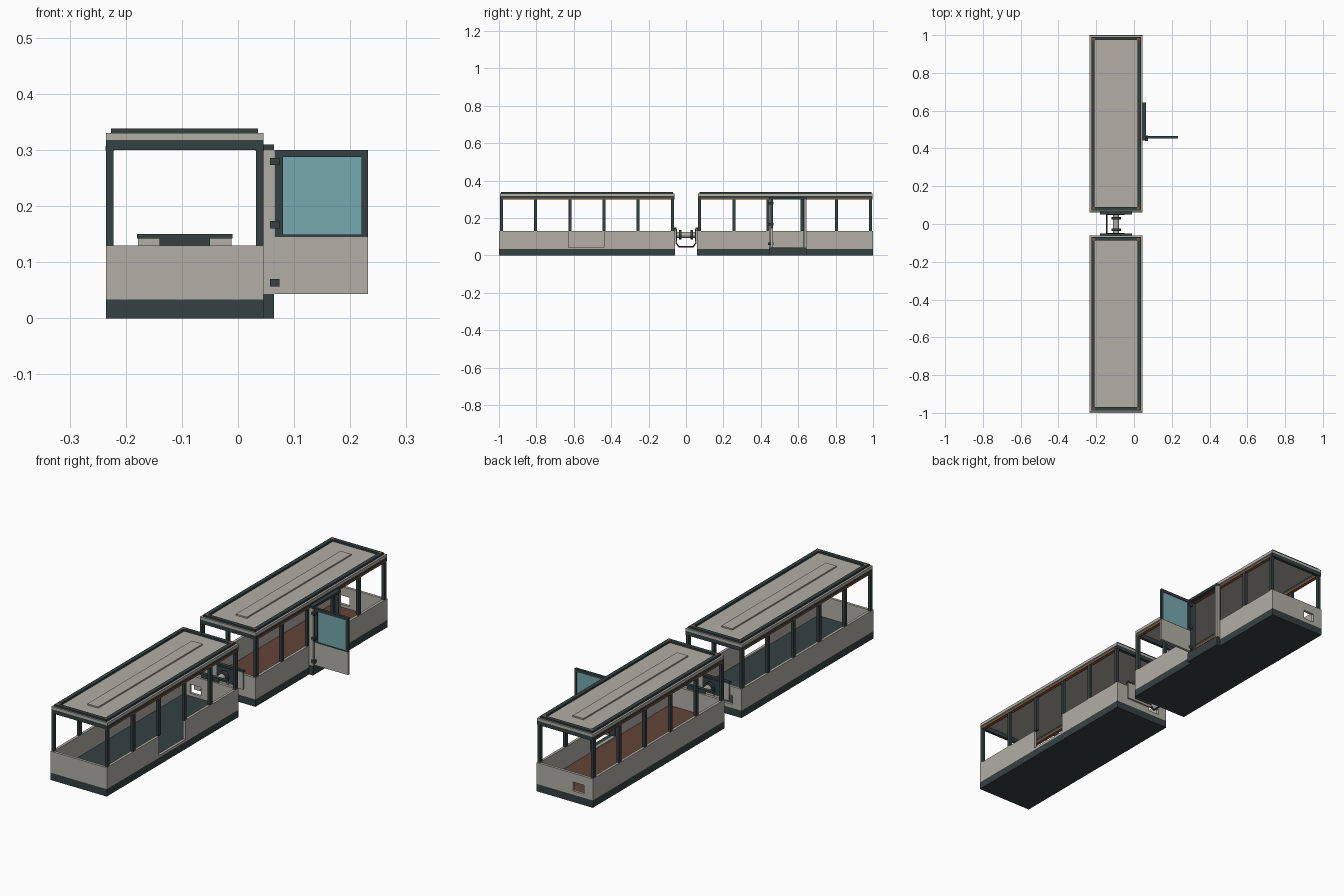
import bpy, math
from mathutils import Vector

if "Cube" in bpy.data.objects:
    bpy.data.objects.remove(bpy.data.objects["Cube"])


def mat(name, r, g, b):
    m = bpy.data.materials.new(name)
    m.diffuse_color = (r, g, b, 1)
    m.use_nodes = True
    m.node_tree.nodes["Principled BSDF"].inputs["Base Color"].default_value = m.diffuse_color
    return m


BEIGE = mat("warm beige", 0.44, 0.425, 0.375)
DARK = mat("dark slate", 0.036, 0.053, 0.055)
BROWN = mat("floor brown", 0.125, 0.058, 0.04)
COPPER = mat("copper", 0.25, 0.10, 0.04)
GLASS = mat("teal glass", 0.18, 0.40, 0.43)


def boxes(name, material, *ranges):
    """One object made of axis-aligned boxes (x0, x1, y0, y1, z0, z1)."""
    verts, faces = [], []
    for x0, x1, y0, y1, z0, z1 in ranges:
        n = len(verts)
        verts += [(x, y, z) for z in (z0, z1) for x, y in ((x0, y0), (x1, y0), (x1, y1), (x0, y1))]
        faces += [(n + 3, n + 2, n + 1, n), (n + 4, n + 5, n + 6, n + 7)]
        faces += [(n + i, n + (i + 1) % 4, n + 4 + (i + 1) % 4, n + 4 + i) for i in range(4)]
    me = bpy.data.meshes.new(name)
    me.from_pydata(verts, [], faces)
    me.materials.append(material)
    ob = bpy.data.objects.new(name, me)
    bpy.context.collection.objects.link(ob)
    return ob


def ring(x0, x1, y0, y1, z0, z1, t):
    """Four boxes forming a rectangular frame seen from above."""
    return [(x0, x0 + t, y0, y1, z0, z1), (x1 - t, x1, y0, y1, z0, z1),
            (x0 + t, x1 - t, y0, y0 + t, z0, z1), (x0 + t, x1 - t, y1 - t, y1, z0, z1)]


def cylinder_y(name, material, r, x, y, z, depth):
    bpy.ops.mesh.primitive_cylinder_add(vertices=24, radius=r, depth=depth, location=(x, y, z),
                                        rotation=(math.pi / 2, 0, 0))
    ob = bpy.context.object
    ob.name = name
    ob.data.materials.append(material)
    bpy.ops.object.shade_smooth_by_angle()


X0, X1 = -0.235, 0.045      # body sides
LENGTH, WALL = 0.94, 0.012
SILL, WAIST, EAVE = 0.043, 0.13, 0.30


def car(tag, y, floor_mat, d0, d1):
    """One carriage starting at y, with a doorway from d0 to d1 on the right."""
    e = y + LENGTH
    boxes(tag + "_skirt", DARK, (X0, X1, y, e, 0, 0.033))
    boxes(tag + "_floor", floor_mat, (X0 + WALL, X1 - WALL, y + WALL, e - WALL, 0.033, 0.037))
    # low walls, with the doorway and a small slot in the back end
    s0, s1, sz0, sz1 = -0.19, -0.135, 0.05, 0.09
    a, b = X0 + WALL, X1 - WALL
    boxes(tag + "_walls", BEIGE,
          (X0, a, y, e, 0.033, WAIST),
          (b, X1, y, d0, 0.033, WAIST), (b, X1, d1, e, 0.033, WAIST),
          (b, X1, d0, d1, 0.033, SILL),
          (a, b, y, y + WALL, 0.033, WAIST),
          (a, s0, e - WALL, e, 0.033, WAIST), (s1, b, e - WALL, e, 0.033, WAIST),
          (s0, s1, e - WALL, e, 0.033, sz0), (s0, s1, e - WALL, e, sz1, WAIST))
    # window posts on both sides
    posts = []
    for i in range(6):
        p = y + 0.013 + i * (LENGTH - 0.026) / 5
        for x in (X0, X1 - 0.013):
            posts.append((x, x + 0.013, p - 0.008, p + 0.008, WAIST, EAVE))
    boxes(tag + "_posts", DARK, *posts)
    # roof: dark eave frame, beige slab, raised rim, centre strip
    r0, r1 = y + 0.005, e - 0.002
    boxes(tag + "_eave", DARK, *ring(X0, X1, r0, r1, EAVE, 0.318, 0.014))
    boxes(tag + "_eave_trim", COPPER,
          (X0 - 0.001, X0 + 0.015, r0 + 0.015, r1 - 0.015, 0.299, 0.307),
          (X1 - 0.015, X1 + 0.001, r0 + 0.015, r1 - 0.015, 0.299, 0.307))
    boxes(tag + "_roof", BEIGE, (X0, X1, r0, r1, 0.318, 0.33))
    boxes(tag + "_roof_rim", DARK, *ring(X0 + 0.009, X1 - 0.009, r0 + 0.007, r1 - 0.007, 0.33, 0.338, 0.018))
    boxes(tag + "_roof_strip", BEIGE, (-0.122, -0.068, y + 0.1, y + 0.845, 0.33, 0.336))
    boxes(tag + "_roof_corners", COPPER,
          *[(x - 0.007, x + 0.007, c - 0.007, c + 0.007, 0.33, 0.3385)
            for x in (X0 + 0.022, X1 - 0.022) for c in (r0 + 0.02, r1 - 0.02)])


car("front_car", -1.0, DARK, -0.628, -0.438)
car("rear_car", 0.06, BROWN, 0.455, 0.635)

# door frame standing out from the rear car
D0, D1 = 0.443, 0.643
boxes("door_jambs", BEIGE, (X1, 0.063, D0, D0 + 0.01, SILL, EAVE), (X1, 0.063, D1 - 0.01, D1, SILL, EAVE))
boxes("door_frame", DARK, (X1, 0.064, D0, D1, 0, SILL), (X1, 0.064, D0, D1, EAVE, 0.31),
      (X1 - 0.013, 0.062, D0 + 0.01, D0 + 0.016, SILL, EAVE),
      (X1 - 0.013, 0.062, D1 - 0.016, D1 - 0.01, SILL, EAVE))

# open door, swung straight out
P0, P1 = 0.453, 0.465
boxes("door_panel", BEIGE, (0.065, 0.232, P0, P1, SILL, 0.145))
boxes("door_window_frame", DARK, (0.065, 0.08, P0, P1, 0.145, EAVE), (0.22, 0.232, P0, P1, 0.145, EAVE),
      (0.08, 0.22, P0, P1, 0.287, EAVE), (0.08, 0.22, P0, P1, 0.145, 0.149))
boxes("door_glass", GLASS, (0.08, 0.22, P0 + 0.003, P1 - 0.003, 0.149, 0.287))
boxes("door_hinges", DARK, *[(0.057, 0.074, D0 - 0.004, P1 + 0.003, z, z + 0.013) for z in (0.057, 0.16, 0.273)])

# coupling between the cars
CX, CZ = -0.095, 0.11
for tag, s in (("front", -1), ("rear", 1)):
    def span(a, b):
        return tuple(sorted((s * a, s * b)))
    boxes(tag + "_coupling_plate", BEIGE, (-0.178, -0.012, *span(0.052, 0.0598), 0.065, 0.142))
    boxes(tag + "_coupling_cap", DARK, (-0.18, -0.01, *span(0.051, 0.066), 0.142, 0.15),
          (-0.14, -0.05, *span(0.048, 0.064), 0.13, 0.142),
          (-0.14, -0.05, *span(0.048, 0.0598), 0.075, 0.13))
    cylinder_y(tag + "_coupling_flange", DARK, 0.025, CX, s * 0.03, CZ, 0.014)
cylinder_y("coupling_hose", BEIGE, 0.016, CX, 0, CZ, 0.1)

# hanging cable
cu = bpy.data.curves.new("coupling_cable", 'CURVE')
cu.dimensions = '3D'
cu.bevel_depth = 0.004
cu.bevel_resolution = 1
sp = cu.splines.new('POLY')
pts = [(-0.058, 0.075), (-0.048, 0.06), (-0.038, 0.046), (0.038, 0.046), (0.048, 0.06), (0.058, 0.075)]
sp.points.add(len(pts) - 1)
for p, (y, z) in zip(sp.points, pts):
    p.co = (-0.145, y, z, 1)
cu.materials.append(DARK)
bpy.context.collection.objects.link(bpy.data.objects.new("coupling_cable", cu))
